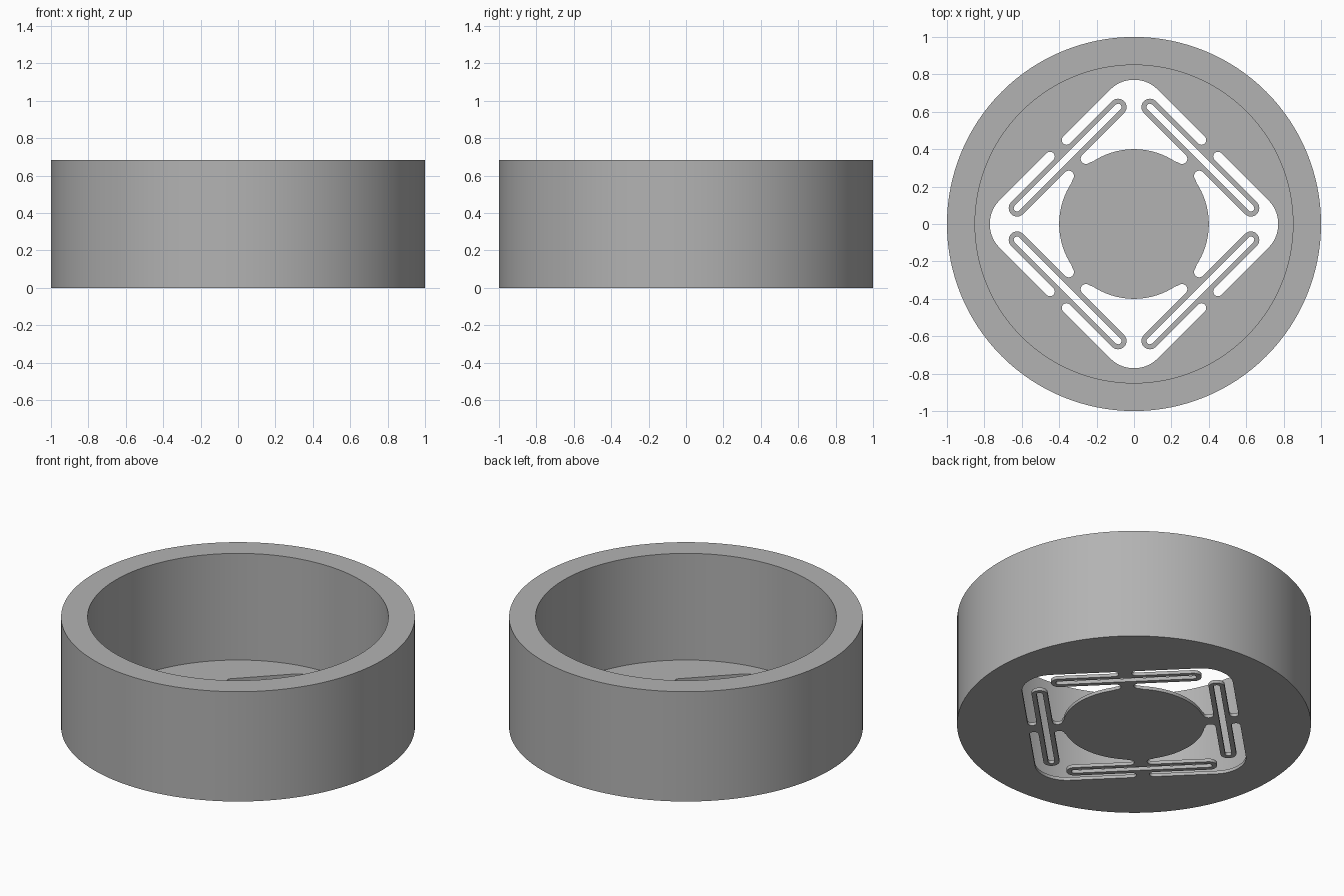
import bpy, bmesh
from math import sin, cos, pi, radians, asin
from mathutils import Matrix, Vector

SEGMENTS = 128
HEIGHT, FLOOR, OUTER, INNER = 0.685, 0.02, 1.0, 0.85
HUB = 0.40             # central disc radius
FRAME = 0.598          # half width of the rounded square opening
CORNER = 0.18          # its corner radius
BEAM_U, BEAM_V = 0.502, 0.382   # spring loop: offset from centre, half length
LOOP_R, SLIT_R = 0.045, 0.018   # spring loop outer and inner radii
BRIDGE = 0.037         # half width of the bridges

if "Cube" in bpy.data.objects:
    bpy.data.objects.remove(bpy.data.objects["Cube"], do_unlink=True)

grey = bpy.data.materials.new("light grey")
grey.use_nodes = True
grey.diffuse_color = (0.45, 0.45, 0.45, 1)
grey.node_tree.nodes["Principled BSDF"].inputs["Base Color"].default_value = grey.diffuse_color


def arc(cx, cy, r, start, end, steps=12):
    angles = [radians(start + (end - start) * i / steps) for i in range(steps + 1)]
    return [Vector((cx + r * cos(a), cy + r * sin(a), 0)) for a in angles]


def make_object(name, bm):
    bmesh.ops.recalc_face_normals(bm, faces=bm.faces)
    mesh = bpy.data.meshes.new(name)
    bm.to_mesh(mesh)
    bm.free()
    mesh.materials.append(grey)
    obj = bpy.data.objects.new(name, mesh)
    bpy.context.collection.objects.link(obj)
    return obj


def add_prism(bm, outline, turn):
    # vertical cutter through the floor
    spin = Matrix.Rotation(turn, 3, 'Z')
    low = [bm.verts.new(spin @ p + Vector((0, 0, -0.1))) for p in outline]
    high = [bm.verts.new(spin @ p + Vector((0, 0, 0.1))) for p in outline]
    bm.faces.new(low[::-1])
    bm.faces.new(high)
    for i in range(len(low)):
        j = (i + 1) % len(low)
        bm.faces.new((low[i], low[j], high[j], high[i]))


# Cup: outer wall, rim, inner wall and floor
bm = bmesh.new()
rings = []
for r, z in [(OUTER, 0), (OUTER, HEIGHT), (INNER, HEIGHT), (INNER, FLOOR)]:
    rings.append([bm.verts.new((r * cos(2 * pi * i / SEGMENTS), r * sin(2 * pi * i / SEGMENTS), z))
                  for i in range(SEGMENTS)])
for a, b in zip(rings, rings[1:]):
    for i in range(SEGMENTS):
        j = (i + 1) % SEGMENTS
        bm.faces.new((a[i], a[j], b[j], b[i]))
bm.faces.new(rings[0][::-1])
bm.faces.new(rings[-1])
cup = make_object("spring_floor_cup", bm)

# Half of one corner opening: frame, outer slot, loop end, inner slot, hub
beam_out, beam_in = BEAM_U + LOOP_R, BEAM_U - LOOP_R
out_r = (FRAME - beam_out) / 2
in_r = (beam_in - HUB) / 2
centre = FRAME - CORNER
half = arc(centre, centre, CORNER, 45, 0)
half += arc(FRAME - out_r, BRIDGE + out_r, out_r, 0, -180)
half += arc(BEAM_U, BEAM_V, LOOP_R, 0, 180)
half += arc(beam_in - in_r, BRIDGE + in_r, in_r, 0, -180)
half += arc(0, 0, HUB, 12, 45, 16)
mirrored = [Vector((p.y, p.x, 0)) for p in reversed(half)]
corner_opening = half + mirrored[1:-1]

# Slit inside each spring loop
slit = arc(BEAM_U, BEAM_V, SLIT_R, 0, 180) + arc(BEAM_U, -BEAM_V, SLIT_R, 180, 360)

bm = bmesh.new()
for k in range(4):
    turn = pi / 4 + k * pi / 2
    add_prism(bm, corner_opening, turn)
    add_prism(bm, slit, turn)
cutter = make_object("floor_cutter", bm)
cutter.hide_render = True

# Cut the openings, then drop the cutter
cut = cup.modifiers.new("openings", 'BOOLEAN')
cut.operation = 'DIFFERENCE'
cut.solver = 'EXACT'
cut.object = cutter
bpy.ops.object.select_all(action='DESELECT')
cup.select_set(True)
bpy.context.view_layer.objects.active = cup
bpy.ops.object.modifier_apply(modifier=cut.name)
bpy.data.objects.remove(cutter, do_unlink=True)
bpy.ops.object.shade_smooth_by_angle(angle=radians(30))
